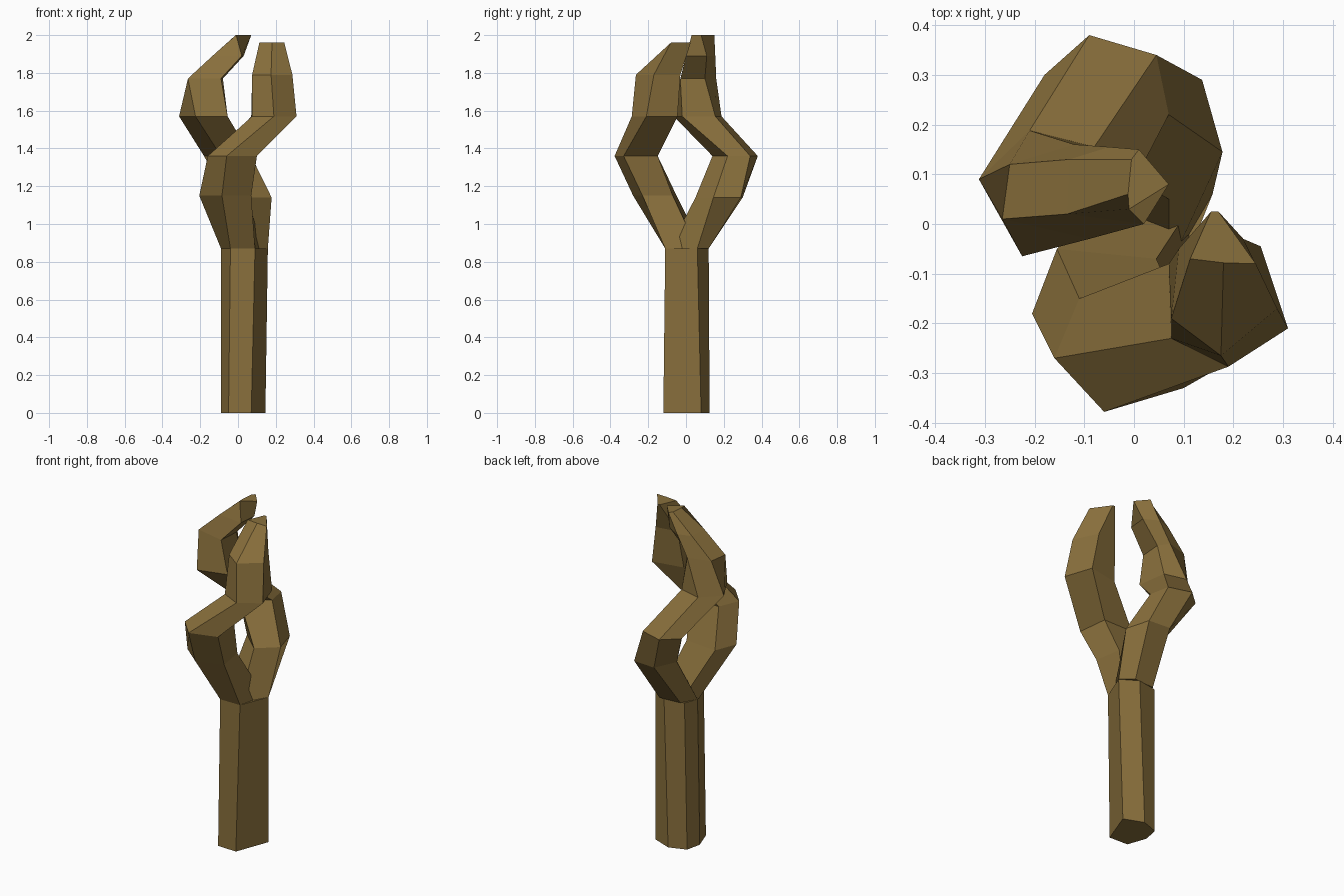
import bpy, bmesh

wood = bpy.data.materials.new("wood")
wood.diffuse_color = (0.25, 0.16, 0.045, 1)


def loft(name, rings):
    """Skin a list of (z, outline points) cross-sections with flat faces and capped ends."""
    bm = bmesh.new()
    loops = [[bm.verts.new((x, y, z)) for x, y in pts] for z, pts in rings]
    for a, b in zip(loops, loops[1:]):
        n = len(a)
        for i in range(n):
            j = (i + 1) % n
            bm.faces.new((a[i], a[j], b[j], b[i]))
    bm.faces.new(loops[0][::-1])
    bm.faces.new(loops[-1])
    bmesh.ops.recalc_face_normals(bm, faces=bm.faces)
    me = bpy.data.meshes.new(name)
    bm.to_mesh(me)
    bm.free()
    me.materials.append(wood)
    ob = bpy.data.objects.new(name, me)
    bpy.context.collection.objects.link(ob)


# six-sided handle
loft("shaft", [
    (0.0, [(-.05, -.115), (.07, -.12), (.145, .08), (.03, .125), (-.07, .09), (-.09, 0)]),
    (0.87, [(-.04, -.11), (.09, -.11), (.158, .06), (.06, .12), (-.06, .1), (-.09, .02)]),
])

# prong that leaves towards the front and sweeps right
loft("front_prong", [
    (0.87, [(-.09, .01), (-.04, -.11), (.09, -.11), (.13, .06), (-.03, .09)]),
    (1.15, [(-.205, -.18), (-.085, -.28), (.07, -.23), (.045, -.07), (-.155, -.05)]),
    (1.36, [(-.16, -.27), (-.06, -.378), (.1, -.33), (.08, -.15), (-.11, -.15)]),
    (1.57, [(.075, -.23), (.19, -.287), (.31, -.21), (.255, -.045), (.07, -.08)]),
    (1.79, [(.075, -.19), (.175, -.265), (.288, -.17), (.22, -.03), (.09, -.05)]),
    (1.96, [(.113, -.07), (.18, -.078), (.245, -.08), (.17, .025), (.155, .025)]),
])

# prong that leaves towards the back and sweeps left
loft("back_prong", [
    (0.87, [(.158, .06), (.09, .12), (-.04, .11), (-.09, .02), (.07, -.09)]),
    (1.14, [(.178, .145), (.137, .29), (0, .3), (-.06, .17), (.07, .05)]),
    (1.36, [(.07, .22), (.045, .34), (-.09, .38), (-.18, .3), (-.09, .14)]),
    (1.57, [(-.055, -.02), (-.08, .155), (-.21, .188), (-.312, .09), (-.225, -.065)]),
    (1.77, [(-.09, -.03), (-.08, .1), (-.12, .16), (-.25, .12), (-.265, .01)]),
    (1.89, [(.02, 0), (.03, .11), (-.05, .155), (-.13, .13), (-.135, .02)]),
    (2.0, [(-.01, .03), (.07, .08), (.01, .15), (-.005, .13), (-.012, .06)]),
])
